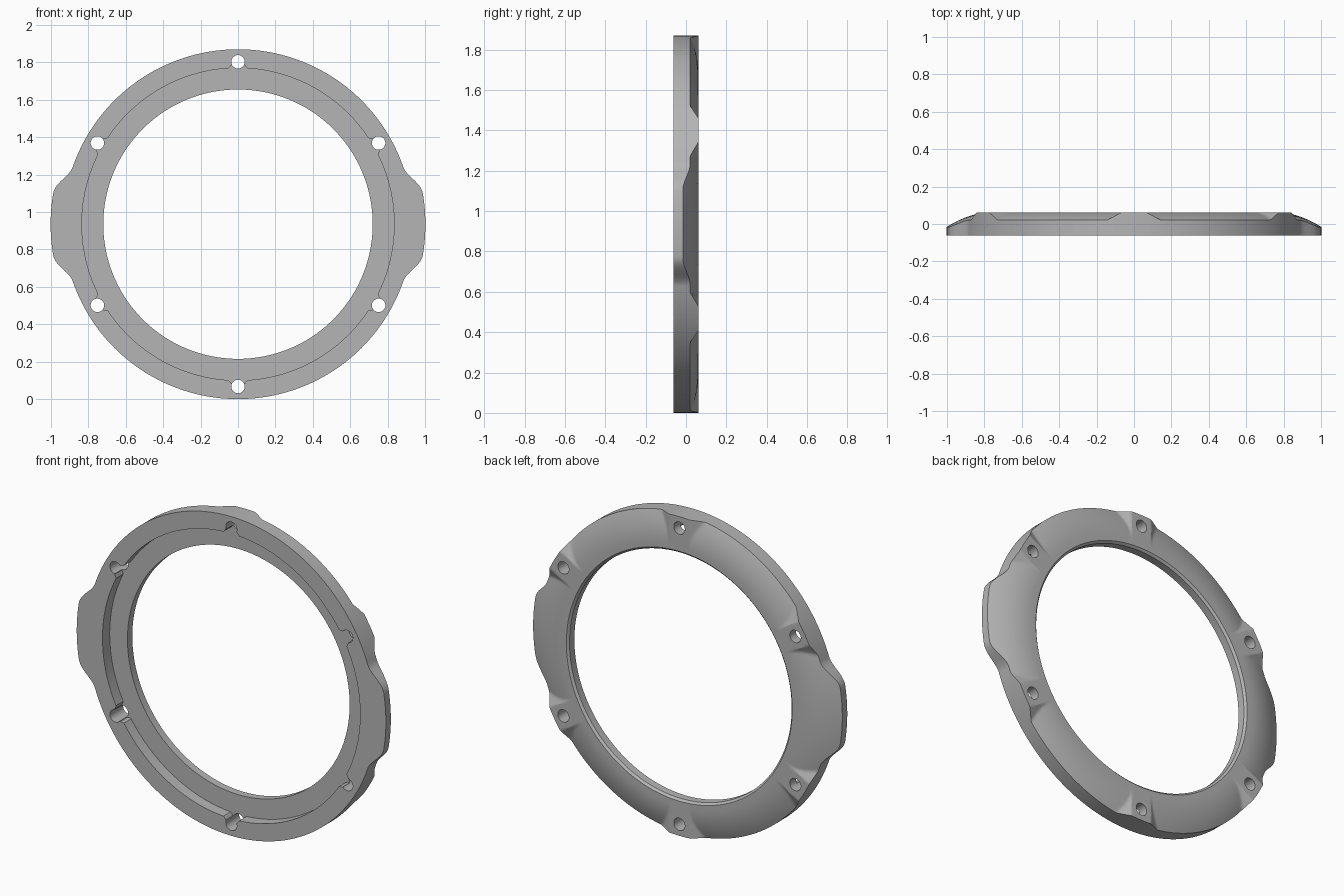
import bpy, bmesh, math
from math import sin, cos, radians, pi
from mathutils import Matrix

cube = bpy.data.objects.get("Cube")
if cube:
    bpy.data.objects.remove(cube)

CZ = 0.935                       # ring centre height
FRONT, FLOOR, BACK = -0.062, 0.005, 0.062
R_IN, R_OUT, R_LOBE, R_HOLE = 0.72, 0.935, 1.002, 0.868
STEPS, DOME = 720, 12

grey = bpy.data.materials.new("satin_grey")
grey.use_nodes = True
colour = (0.46, 0.46, 0.46, 1)
grey.diffuse_color = colour
grey.node_tree.nodes["Principled BSDF"].inputs["Base Color"].default_value = colour


def smooth(a, b, v):
    t = min(max((v - a) / (b - a), 0), 1)
    return t * t * (3 - 2 * t)


def hole_offset(a):
    """Angle from the nearest screw hole."""
    return abs((a - pi / 6 + pi / 6) % (pi / 3) - pi / 6)


def outer_radius(a):
    """Round rim with a grip lobe on each side."""
    side = math.degrees(math.asin(min(1, abs(sin(a)))))
    return R_OUT + (R_LOBE - R_OUT) * (1 - smooth(9.5, 19, side))


def back_height(r, a):
    """Domed back, with flat ramped pads around the holes."""
    dome = BACK - 1.3 * max(0, r - 0.757) ** 2
    t = r * sin(hole_offset(a))
    pad = BACK - 0.55 * max(0, t - 0.068)
    return max(dome, pad)


def section(a):
    """Closed radial cross-section as (radius, y) pairs."""
    ro = outer_radius(a)
    t = R_HOLE * sin(hole_offset(a))
    rr = 0.835 + 0.02 * (1 - smooth(0.034, 0.052, t))
    pts = [(R_IN, FLOOR), (rr, FLOOR), (rr, FRONT), (ro, FRONT)]
    for i in range(DOME + 1):
        r = ro + (0.732 - ro) * i / DOME
        pts.append((r, back_height(r, a)))
    pts.append((R_IN, BACK - 0.012))
    return pts


# Ring body swept from the varying cross-section
bm = bmesh.new()
rings = []
for i in range(STEPS):
    a = 2 * pi * i / STEPS
    rings.append([bm.verts.new((r * cos(a), y, CZ + r * sin(a))) for r, y in section(a)])
n = len(rings[0])
for i in range(STEPS):
    p, q = rings[i], rings[(i + 1) % STEPS]
    for j in range(n):
        k = (j + 1) % n
        bm.faces.new((p[j], p[k], q[k], q[j]))
bmesh.ops.recalc_face_normals(bm, faces=bm.faces)
mesh = bpy.data.meshes.new("mounting_ring")
bm.to_mesh(mesh)
bm.free()
ring = bpy.data.objects.new("mounting_ring", mesh)
bpy.context.collection.objects.link(ring)
mesh.materials.append(grey)

# Six screw holes
bm = bmesh.new()
for i in range(6):
    a = radians(30 + 60 * i)
    place = Matrix.Translation((R_HOLE * cos(a), 0, CZ + R_HOLE * sin(a)))
    bmesh.ops.create_cone(bm, cap_ends=True, segments=40, radius1=0.036, radius2=0.036,
                          depth=0.4, matrix=place @ Matrix.Rotation(pi / 2, 4, 'X'))
cut_mesh = bpy.data.meshes.new("hole_cutters")
bm.to_mesh(cut_mesh)
bm.free()
cut_mesh.materials.append(grey)
cutter = bpy.data.objects.new("hole_cutters", cut_mesh)
bpy.context.collection.objects.link(cutter)
cutter.hide_render = True

bpy.ops.object.select_all(action='DESELECT')
bpy.context.view_layer.objects.active = ring
ring.select_set(True)
mod = ring.modifiers.new("screw_holes", 'BOOLEAN')
mod.operation = 'DIFFERENCE'
mod.solver = 'EXACT'
mod.object = cutter
bpy.ops.object.modifier_apply(modifier=mod.name)
bpy.data.objects.remove(cutter)
bpy.ops.object.shade_smooth_by_angle(angle=radians(20))
